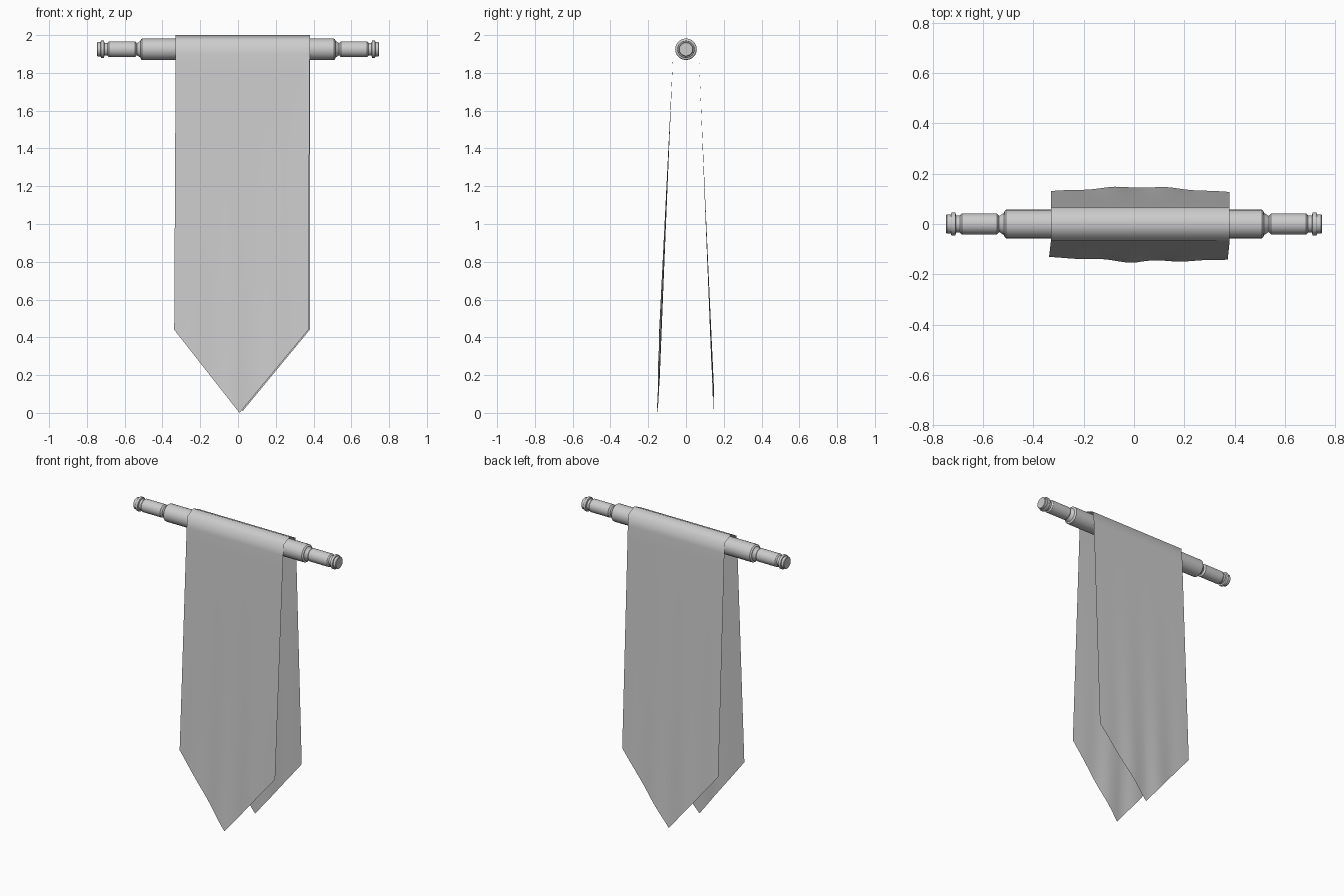
import bpy, bmesh, math

if "Cube" in bpy.data.objects:
    bpy.data.objects.remove(bpy.data.objects["Cube"])

AXIS_Z = 1.925


def make_object(name, verts, faces):
    mesh = bpy.data.meshes.new(name)
    mesh.from_pydata(verts, [], faces)
    obj = bpy.data.objects.new(name, mesh)
    bpy.context.collection.objects.link(obj)
    return obj


def lathe_x(name, profile, sides=24):
    """Closed turned solid around the x axis from (x, radius) points."""
    verts, faces = [], []
    for x, r in profile:
        for i in range(sides):
            a = 2 * math.pi * i / sides
            verts.append((x, r * math.cos(a), AXIS_Z + r * math.sin(a)))
    for k in range(len(profile) - 1):
        for i in range(sides):
            j = (i + 1) % sides
            faces.append((k * sides + i, (k + 1) * sides + i,
                          (k + 1) * sides + j, k * sides + j))
    last = (len(profile) - 1) * sides
    faces.append(tuple(range(sides)))
    faces.append(tuple(last + i for i in range(sides)))
    obj = make_object(name, verts, faces)
    bm = bmesh.new()
    bm.from_mesh(obj.data)
    bmesh.ops.recalc_face_normals(bm, faces=bm.faces)
    bm.to_mesh(obj.data)
    bm.free()
    bpy.ops.object.select_all(action='DESELECT')
    obj.select_set(True)
    bpy.context.view_layer.objects.active = obj
    bpy.ops.object.shade_smooth_by_angle(angle=math.radians(30))
    return obj


# Pole: one turned half profile, mirrored to the other end
half = [(0.508, 0.057), (0.514, 0.052), (0.516, 0.045), (0.536, 0.031),
        (0.539, 0.036), (0.545, 0.042), (0.683, 0.042), (0.689, 0.038),
        (0.691, 0.034), (0.707, 0.034), (0.709, 0.044), (0.712, 0.046),
        (0.723, 0.046), (0.726, 0.044), (0.727, 0.038), (0.743, 0.038),
        (0.746, 0.035)]
lathe_x("pole", [(-x, r) for x, r in reversed(half)] + half)

# Cloth: one sheet draped over the pole, pointed at both hems
COLS, ROWS = 28, 20
TOP_Z, CORNER_Z = 1.90, 0.44


def cloth_point(side, u, t):
    """side -1 front, +1 back; u across 0..1; t down the drop 0..1."""
    tip_u = 0.49 if side < 0 else 0.5
    tip_z = 0.0 if side < 0 else 0.01
    k = u / tip_u if u < tip_u else (1 - u) / (1 - tip_u)
    z = TOP_Z + (CORNER_Z + (tip_z - CORNER_Z) * k - TOP_Z) * t
    drop = (TOP_Z - z) / TOP_Z
    x = -0.33 + 0.71 * u - (0.01 * drop if side < 0 else 0)
    fold = 0.005 * drop ** 2 * math.sin(u * 20 + side) * math.sin(math.pi * u)
    y = 0.068 + 0.082 * drop + fold
    y += (0.014 if side < 0 else -0.005) * max(0, 2 * u - 1) * drop
    return (x, side * y, z)


us = sorted([c / COLS for c in range(COLS + 1)] + [0.49])
rows = [[cloth_point(-1, u, 1 - r / ROWS) for u in us] for r in range(ROWS + 1)]
for y, z in [(-0.06, 1.972), (0, 2.0), (0.06, 1.972)]:
    rows.append([(-0.33 + 0.71 * u, y, z) for u in us])
rows += [[cloth_point(1, u, r / ROWS) for u in us] for r in range(ROWS + 1)]
n = len(us)
verts = [p for row in rows for p in row]
faces = [(r * n + c, r * n + c + 1, (r + 1) * n + c + 1, (r + 1) * n + c)
         for r in range(len(rows) - 1) for c in range(n - 1)]
cloth = make_object("banner_cloth", verts, faces)
cloth.data.shade_smooth()
